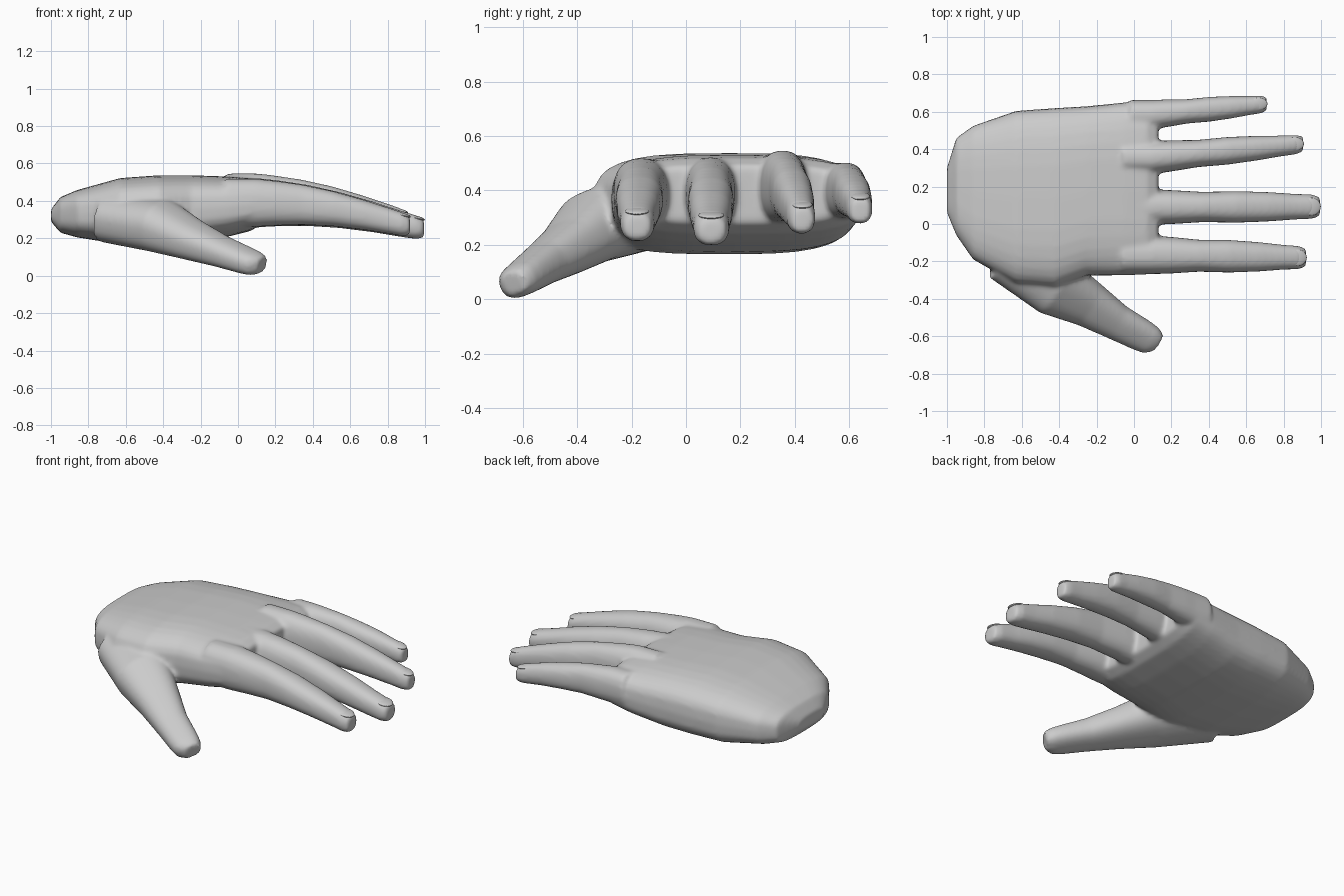
import bpy, bmesh, math
from mathutils import Vector

if "Cube" in bpy.data.objects:
    bpy.data.objects.remove(bpy.data.objects["Cube"])

skin = bpy.data.materials.new("plain_grey")
skin.diffuse_color = (0.6, 0.6, 0.6, 1)
skin.use_nodes = True
skin.node_tree.nodes["Principled BSDF"].inputs["Base Color"].default_value = skin.diffuse_color
SIDES = 32


def spow(v, p):
    return math.copysign(abs(v) ** p, v)


def loft(bm, sections, power):
    """Closed tube through sections (centre, half-width vector, half-height vector)."""
    rings = []
    for c, a, b in sections:
        ring = []
        for i in range(SIDES):
            t = 2 * math.pi * i / SIDES
            ring.append(bm.verts.new(Vector(c) + Vector(a) * spow(math.cos(t), 2 / power)
                                     + Vector(b) * spow(math.sin(t), 2 / power)))
        rings.append(ring)
    for r, s in zip(rings, rings[1:]):
        for i in range(SIDES):
            j = (i + 1) % SIDES
            bm.faces.new((r[i], r[j], s[j], s[i]))
    bm.faces.new(rings[0][::-1])
    bm.faces.new(rings[-1])


def curve(points, x):
    """Piecewise linear lookup."""
    if x <= points[0][0]:
        return points[0][1]
    for (x0, v0), (x1, v1) in zip(points, points[1:]):
        if x <= x1:
            return v0 + (v1 - v0) * (x - x0) / (x1 - x0)
    return points[-1][1]


bm = bmesh.new()

# palm: x, y range, z range
palm = [(-1.0, 0.06, 0.30, 0.29, 0.355), (-0.95, -0.06, 0.46, 0.23, 0.42),
        (-0.86, -0.19, 0.525, 0.205, 0.458), (-0.63, -0.32, 0.605, 0.168, 0.522),
        (-0.42, -0.34, 0.62, 0.165, 0.537), (-0.25, -0.275, 0.63, 0.175, 0.537),
        (-0.05, -0.275, 0.65, 0.21, 0.53), (0.07, -0.27, 0.655, 0.24, 0.52),
        (0.13, -0.23, 0.62, 0.28, 0.49)]
loft(bm, [((x, (y0 + y1) / 2, (z0 + z1) / 2), (0, (y1 - y0) / 2, 0), (0, 0, (z1 - z0) / 2))
          for x, y0, y1, z0, z1 in palm], 3.2)

# fingers: shared downward arch, own position, length and thickness
arch = [(-0.1, 0.39), (0.12, 0.39), (0.3, 0.385), (0.5, 0.36), (0.7, 0.32), (0.9, 0.27), (1.0, 0.25)]
# name, y base, y tip, tip x, half width base/tip, half height base/tip, lift
fingers = [("index", -0.165, -0.18, 0.92, 0.103, 0.06, 0.128, 0.060, 0.0),
           ("middle", 0.09, 0.093, 0.995, 0.094, 0.064, 0.132, 0.060, 0.0),
           ("ring", 0.355, 0.428, 0.905, 0.088, 0.05, 0.135, 0.058, 0.022),
           ("little", 0.585, 0.642, 0.71, 0.078, 0.046, 0.105, 0.054, 0.008)]
nails = []
for name, yb, yt, tip, wb, wt, hb, ht, lift in fingers:
    secs = []
    for t in (-0.2, 0.0, 0.12, 0.3, 0.5, 0.7, 0.85, 0.95, 1.0):
        x = 0.1 + (tip - 0.1) * t
        u = max(t, 0)
        bulge = 1 - (0.05 if t == 0.3 else 0) + (0.07 if 0.4 < t < 0.8 else 0)
        end = 0.8 if t == 1.0 else 1.0
        w = (wb + (wt - wb) * u) * bulge * end
        h = (hb + (ht - hb) * u) * end
        secs.append(((x, yb + (yt - yb) * u, curve(arch, x) + lift), (0, w, 0), (0, 0, h)))
    loft(bm, secs, 2.4)
    nails.append((name, tip, yt, curve(arch, tip) + lift + ht * 0.87, wt))

# thumb: centre, half width, half height; rolled so the outer side is lower
thumb = [((-0.66, -0.10, 0.335), 0.22, 0.14), ((-0.42, -0.33, 0.27), 0.165, 0.135),
         ((-0.24, -0.43, 0.19), 0.125, 0.10), ((-0.09, -0.525, 0.13), 0.098, 0.078),
         ((0.04, -0.595, 0.082), 0.088, 0.066), ((0.09, -0.622, 0.065), 0.080, 0.060),
         ((0.13, -0.635, 0.058), 0.052, 0.045)]
roll = math.radians(18)
side = Vector((0.5, 0.85, 0)).normalized()
up = Vector((0.2, -0.12, 1)).normalized()
loft(bm, [(c, (side * math.cos(roll) + up * math.sin(roll)) * w,
           (up * math.cos(roll) - side * math.sin(roll)) * h) for c, w, h in thumb], 2.5)

bmesh.ops.recalc_face_normals(bm, faces=bm.faces)
mesh = bpy.data.meshes.new("hand")
bm.to_mesh(mesh)
bm.free()
hand = bpy.data.objects.new("hand", mesh)
bpy.context.collection.objects.link(hand)
mesh.materials.append(skin)

# fuse the parts into one soft skin
rm = hand.modifiers.new("fuse", 'REMESH')
rm.mode = 'VOXEL'
rm.voxel_size = 0.012
rm.use_smooth_shade = True
sm = hand.modifiers.new("soften", 'SMOOTH')
sm.factor = 0.5
sm.iterations = 8

# finger nails: thin lips over the blunt tips
for name, tip, y, z, w in nails:
    bpy.ops.mesh.primitive_uv_sphere_add(segments=20, ring_count=10, radius=1,
                                         location=(tip - 0.045, y, z + 0.006), rotation=(0, 0.2, 0))
    nail = bpy.context.object
    nail.name = name + "_nail"
    nail.scale = (0.05, w * 0.75, 0.012)
    nail.data.materials.append(skin)
    bpy.ops.object.shade_smooth()
